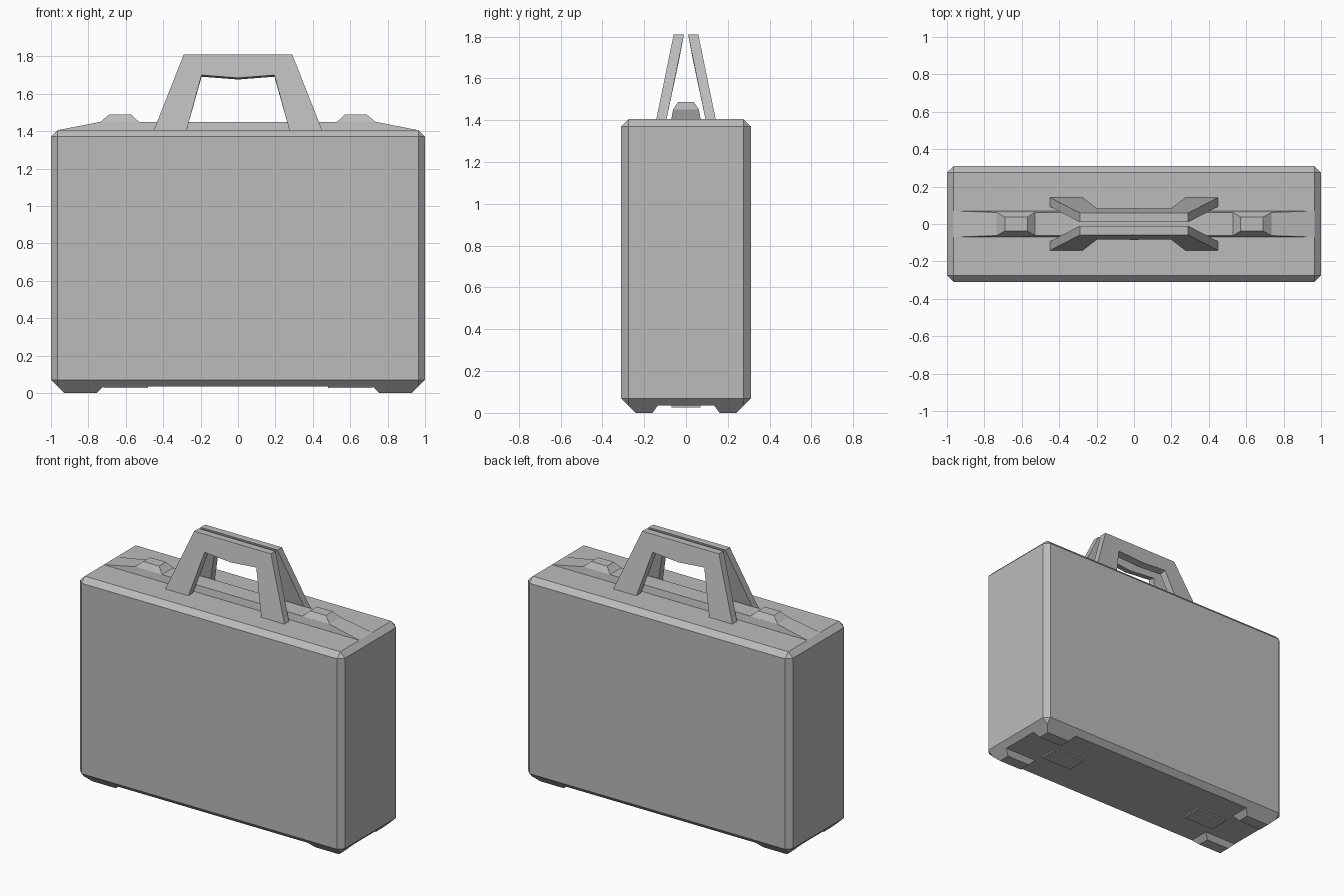
import bpy
import bmesh

if "Cube" in bpy.data.objects:
    bpy.data.objects.remove(bpy.data.objects["Cube"], do_unlink=True)

grey = bpy.data.materials.new("plain grey")
grey.use_nodes = True
colour = (0.5, 0.5, 0.5, 1)
grey.diffuse_color = colour
grey.node_tree.nodes["Principled BSDF"].inputs["Base Color"].default_value = colour


def loft(name, ring_a, ring_b, mirror=(False, False)):
    """Closed solid between two matching outlines, optionally mirrored in x and y."""
    bm = bmesh.new()
    a = [bm.verts.new(p) for p in ring_a]
    b = [bm.verts.new(p) for p in ring_b]
    n = len(a)
    bm.faces.new(a)
    bm.faces.new(b[::-1])
    for i in range(n):
        j = (i + 1) % n
        bm.faces.new((a[j], a[i], b[i], b[j]))
    bmesh.ops.recalc_face_normals(bm, faces=bm.faces)
    mesh = bpy.data.meshes.new(name)
    bm.to_mesh(mesh)
    bm.free()
    mesh.materials.append(grey)
    obj = bpy.data.objects.new(name, mesh)
    bpy.context.collection.objects.link(obj)
    if any(mirror):
        mod = obj.modifiers.new("Mirror", 'MIRROR')
        mod.use_axis = (mirror[0], mirror[1], False)
        mod.use_mirror_merge = False
    return obj


def rect(x0, x1, y0, y1, z):
    return [(x0, y0, z), (x1, y0, z), (x1, y1, z), (x0, y1, z)]


BOTTOM, TOP = 0.035, 1.405

# Chamfered case
case = loft("case", rect(-1, 1, -0.31, 0.31, BOTTOM), rect(-1, 1, -0.31, 0.31, TOP))
bevel = case.modifiers.new("Bevel", 'BEVEL')
bevel.width = 0.035
bevel.segments = 1

# Corner feet, carrying the chamfer down to the ground
loft("feet", rect(0.72, 0.965, 0.135, 0.275, BOTTOM),
     rect(0.755, 0.93, 0.16, 0.24, 0), (True, True))

# Thin pads underneath
loft("bottom_pads", rect(0.48, 0.72, -0.07, 0.07, BOTTOM),
     rect(0.48, 0.72, -0.07, 0.07, 0.026), (True, False))

# Tapered spine along the lid and its two latches
loft("top_spine", rect(-0.965, 0.965, -0.07, 0.07, TOP),
     rect(-0.735, 0.735, -0.062, 0.062, 1.45))
loft("latches", rect(0.53, 0.735, -0.062, 0.062, 1.45),
     rect(0.57, 0.69, -0.037, 0.037, 1.488), (True, False))

# Pair of handles leaning towards each other
half = [(0.45, TOP), (0.29, 1.81), (-0.29, 1.81), (-0.45, TOP),
        (-0.275, TOP), (-0.195, 1.7), (0, 1.685), (0.195, 1.7), (0.275, TOP)]


def lean(base, drop=0):
    # The opening's upper edge drops slightly towards the inner face
    return [(x, base - (z - TOP) * 0.205, z - (drop if 1.6 < z < 1.75 else 0))
            for x, z in half]


loft("handles", lean(0.142), lean(0.093, 0.009), (False, True))
